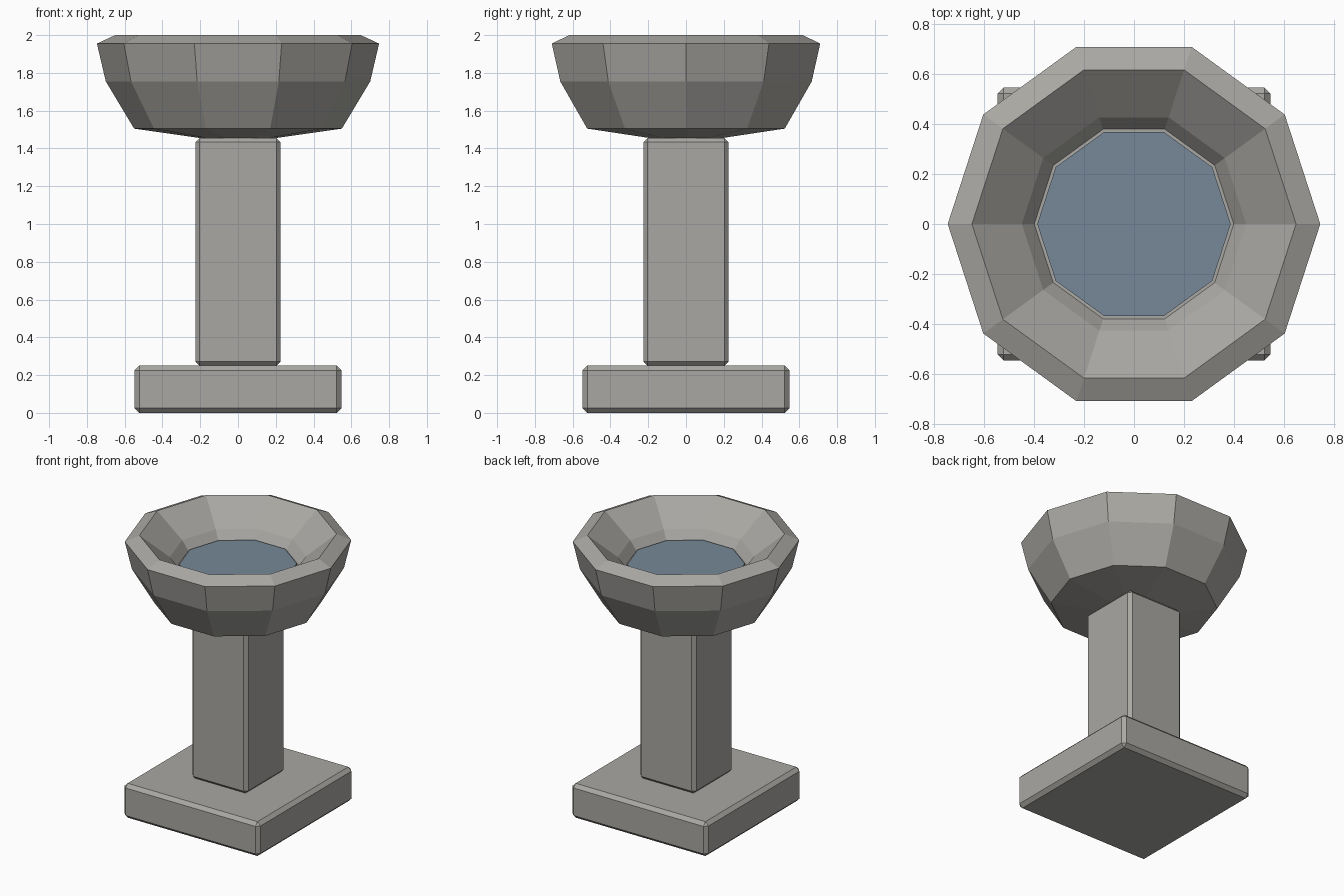
import bpy
import bmesh
from math import cos, sin, tau

if "Cube" in bpy.data.objects:
    bpy.data.objects.remove(bpy.data.objects["Cube"], do_unlink=True)

SIDES = 10


def make_material(name, rgb):
    mat = bpy.data.materials.new(name)
    mat.use_nodes = True
    color = (*rgb, 1)
    mat.diffuse_color = color
    bsdf = mat.node_tree.nodes["Principled BSDF"]
    bsdf.inputs["Base Color"].default_value = color
    bsdf.inputs["Roughness"].default_value = 0.8
    return mat


def add_object(name, bm, mat):
    bmesh.ops.recalc_face_normals(bm, faces=bm.faces)
    mesh = bpy.data.meshes.new(name)
    bm.to_mesh(mesh)
    bm.free()
    mesh.materials.append(mat)
    obj = bpy.data.objects.new(name, mesh)
    bpy.context.collection.objects.link(obj)
    return obj


def chamfered_block(name, width, bottom, top, chamfer, mat):
    bm = bmesh.new()
    bmesh.ops.create_cube(bm, size=1)
    for v in bm.verts:
        v.co.x *= width
        v.co.y *= width
        v.co.z = top if v.co.z > 0 else bottom
    bmesh.ops.bevel(bm, geom=bm.edges[:], offset=chamfer, segments=1,
                    affect="EDGES")
    return add_object(name, bm, mat)


def lathe(name, profile, mat):
    """Closed faceted solid from (radius, height) rings, capped at both ends."""
    bm = bmesh.new()
    rings = [[bm.verts.new((r * cos(tau * i / SIDES), r * sin(tau * i / SIDES), z))
              for i in range(SIDES)] for r, z in profile]
    for a, b in zip(rings, rings[1:]):
        for i in range(SIDES):
            j = (i + 1) % SIDES
            bm.faces.new((a[i], a[j], b[j], b[i]))
    bm.faces.new(rings[0])
    bm.faces.new(rings[-1])
    return add_object(name, bm, mat)


stone = make_material("grey stone", (0.40, 0.39, 0.365))
water_blue = make_material("still water", (0.18, 0.25, 0.31))

# Square plinth and column
chamfered_block("base_slab", 1.095, 0, 0.25, 0.025, stone)
chamfered_block("column", 0.45, 0.25, 1.455, 0.022, stone)

# Basin: underside, outer wall, sloped rim, inner wall, floor
lathe("basin", [(0.20, 1.455), (0.55, 1.505), (0.70, 1.755), (0.747, 1.955),
                (0.65, 2.0), (0.45, 1.84), (0.40, 1.775)], stone)

# Water lying on the basin floor
lathe("water", [(0.388, 1.77), (0.388, 1.787)], water_blue)
